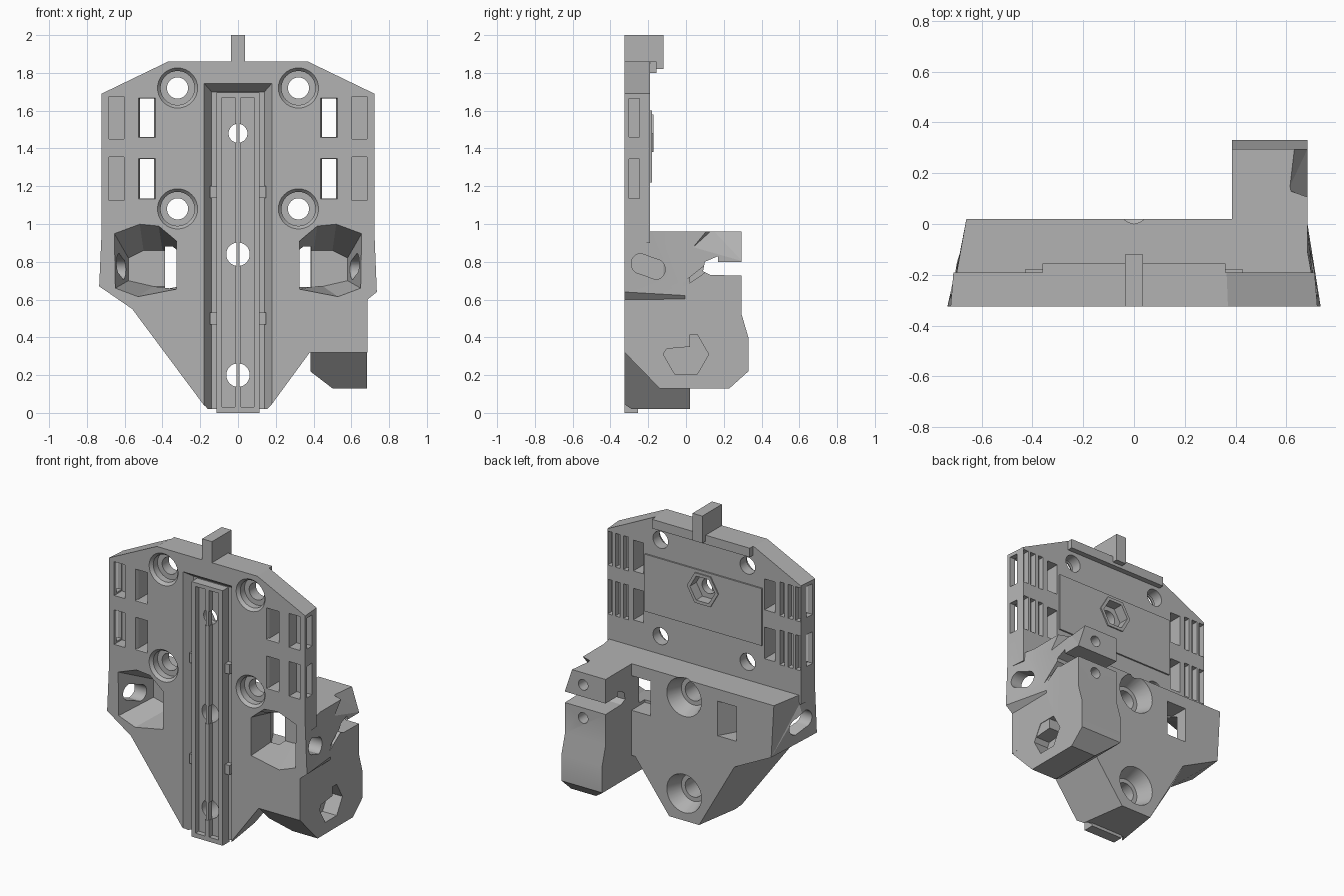
import bpy, bmesh
from math import cos, sin, pi

cube = bpy.data.objects.get("Cube")
if cube:
    bpy.data.objects.remove(cube, do_unlink=True)

grey = bpy.data.materials.new("plain_grey")
grey.use_nodes = True
grey.diffuse_color = (0.45, 0.45, 0.45, 1)
grey.node_tree.nodes["Principled BSDF"].inputs["Base Color"].default_value = (0.45, 0.45, 0.45, 1)

FRONT, BACK = -0.325, -0.19
helpers = []


def finish(name, bm):
    bmesh.ops.recalc_face_normals(bm, faces=bm.faces)
    mesh = bpy.data.meshes.new(name)
    bm.to_mesh(mesh)
    bm.free()
    mesh.materials.append(grey)
    ob = bpy.data.objects.new(name, mesh)
    bpy.context.scene.collection.objects.link(ob)
    return ob


def loft(name, rings):
    """Closed solid through rings with equal point counts."""
    bm = bmesh.new()
    rows = [[bm.verts.new(p) for p in ring] for ring in rings]
    for a, b in zip(rows, rows[1:]):
        for i in range(len(a)):
            j = (i + 1) % len(a)
            bm.faces.new((a[i], a[j], b[j], b[i]))
    bm.faces.new(rows[0])
    bm.faces.new(rows[-1])
    return finish(name, bm)


def along_y(name, pts, y0, y1, pts2=None, s=1):
    return loft(name, [[(s * x, y0, z) for x, z in pts],
                       [(s * x, y1, z) for x, z in (pts2 or pts)]])


def along_x(name, pts, x0, x1):
    return loft(name, [[(x, y, z) for y, z in pts] for x in (x0, x1)])


def rect(a0, a1, b0, b1):
    return [(a0, b0), (a1, b0), (a1, b1), (a0, b1)]


def ngon(a, b, r, n=32):
    return [(a + r * cos(2 * pi * i / n), b + r * sin(2 * pi * i / n)) for i in range(n)]


def combine(target, other, op='DIFFERENCE'):
    mod = target.modifiers.new(other.name, 'BOOLEAN')
    mod.operation, mod.object, mod.solver = op, other, 'EXACT'
    other.hide_render = True
    helpers.append(other)


def hole(target, x, z, r, y0, y1, r2=None, n=32):
    combine(target, along_y("hole_cutter", ngon(x, z, r, n), y0, y1, ngon(x, z, r2 or r, n)))


# Thick lower block, narrowing toward the back
low_front = [(-.735, .67), (-.722, .96), (.722, .96), (.735, .64), (.685, .6),
             (.685, .32), (.38, .32), (.16, .02), (-.165, .02), (-.56, .55)]
low_back = [(-.64, .61), (-.66, .96), (.66, .96), (.68, .62), (.68, .6),
            (.68, .35), (.36, .35), (.11, .02), (-.11, .02), (-.37, .475)]
body = along_y("bracket_body", low_front, FRONT, .02, low_back)

# Thin upper plate with sloped shoulders
plate = [(-.722, .9), (-.722, 1.69), (-.37, 1.86), (.37, 1.86), (.722, 1.69), (.722, .9)]
plate_back = [(x * .985, z) for x, z in plate]
combine(body, along_y("upper_plate", plate, FRONT, BACK, plate_back), 'UNION')
combine(body, along_y("back_panel", rect(-.43, .43, 1.22, 1.6), -.25, -.18), 'UNION')
combine(body, along_y("top_flange", rect(-.36, .36, 1.8, 1.86), -.25, -.155), 'UNION')
combine(body, along_y("top_tab", rect(-.036, .036, 1.82, 2), FRONT, -.12), 'UNION')

# Side clamp with two jaws
clamp = along_x("side_clamp", [(FRONT, .32), (-.14, .13), (.23, .13), (.33, .22), (.33, .4),
                               (.295, .52), (.295, .96), (FRONT, .96)], .385, .684)
combine(clamp, along_y("clamp_corner_cutter", [(.3, .283), (.5, .13), (.5, 0), (.3, 0)], -.5, .5))
combine(clamp, along_x("jaw_gap_cutter", [(.09, .75), (.13, .73), (.4, .725), (.4, .8), (.17, .8),
                                          (.17, .83), (.1, .8)], .3, .8))
combine(clamp, along_x("slit_cutter", [(-.09, .63), (-.05, .64), (.14, .77), (.11, .79)], .62, .8))
combine(clamp, along_x("hex_cutter", ngon(0, .31, .12, 6), .58, .8))
for z in (.88, .66):
    hole(clamp, .55, z, .035, .1, .4)
bm = bmesh.new()
for p in [(.69, .03, .87), (.61, .14, .97), (.63, .31, .97), (.69, .31, .79),
          (.8, .1, 1), (.8, .31, .85), (.8, .31, 1.1)]:
    bm.verts.new(p)
bmesh.ops.convex_hull(bm, input=bm.verts)
combine(clamp, finish("jaw_corner_cutter", bm))
combine(body, clamp, 'UNION')

# Features repeated on both sides
pocket_front = [(.325, .655), (.53, .615), (.65, .66), (.655, .95), (.52, 1), (.42, .99), (.325, .91)]
pocket_floor = [(.325, .67), (.45, .67), (.58, .7), (.58, .82), (.5, .86), (.4, .86), (.325, .85)]
capsule = [(-.2 + (.035 if cos(a) > 0 else -.035) + .055 * cos(a),
            .775 - (.015 if cos(a) > 0 else -.015) + .055 * sin(a))
           for a in [2 * pi * (i + .5) / 32 for i in range(32)]]
for s in (1, -1):
    combine(body, along_y("pocket_cutter", pocket_front, FRONT - .002, -.06, pocket_floor, s))
    combine(body, along_y("window_cutter", rect(.325, .387, .65, .88), -.12, .03,
                          rect(.24, .387, .65, .88), s))
    combine(body, along_x("side_slot_cutter", capsule, s * .56, s * .8))
    for z0, z1 in ((1.125, 1.355), (1.45, 1.675)):
        combine(body, along_y("inner_window_cutter", rect(.445, .52, z0 + .01, z1 - .01), -.4, 0, s=s))
        combine(body, along_y("inner_rim_cutter", rect(.428, .535, z0, z1), FRONT - .02, -.305,
                              rect(.445, .52, z0 + .015, z1 - .015), s))
        combine(body, along_y("outer_window_cutter", rect(.603, .683, z0, z1), -.4, -.245, s=s))
        combine(body, along_x("side_window_cutter", rect(-.302, -.246, z0 + .01, z1 - .01),
                              s * .64, s * .8))
        for x in (.575, .635, .69):
            combine(body, along_y("grille_cutter", rect(x - .018, x + .018, z0, z1), -.228, 0, s=s))
    for z in (1.08, 1.72):
        hole(body, s * .32, z, .108, FRONT - .002, -.305, .09)
        hole(body, s * .32, z, .09, -.31, -.26)
        hole(body, s * .32, z, .056, -.4, 0)

# Front channel with bevelled walls
combine(body, along_y("channel_cutter", rect(-.18, .18, -.1, 1.745), FRONT - .002, -.265,
                      rect(-.14, .14, -.1, 1.7)))

# Hexagonal nut seat and back countersinks
combine(body, along_y("nut_seat_rim", ngon(0, 1.48, .115, 6), -.25, -.172), 'UNION')
hole(body, 0, 1.48, .092, -.24, 0, n=6)
hole(body, 0, 1.48, .05, -.4, 0)
for z in (.2, .84):
    hole(body, 0, z, .09, -.08, .022, .128)
    hole(body, 0, z, .062, -.4, 0)

# Ribbed rail insert in the channel
rail = along_y("rail_insert", rect(-.115, .115, 0, 1.695), FRONT, -.255)
for s in (1, -1):
    combine(rail, along_y("rail_recess_cutter", rect(.016, .085, .03, 1.67), -.4, -.29, s=s))
    for z in (.5, 1.17):
        combine(rail, along_y("rail_clip", rect(.1, .148, z - .032, z + .032), -.3, -.26, s=s), 'UNION')
for z, r in ((.2, .062), (.84, .062), (1.48, .05)):
    hole(rail, 0, z, r, -.4, 0)
center_rib = along_y("center_rib", rect(-.009, .009, .02, 1.68), -.322, -.285)

# Bake the solids and drop the helpers
bpy.context.view_layer.update()
graph = bpy.context.evaluated_depsgraph_get()
for ob in (body, rail):
    baked = bpy.data.meshes.new_from_object(ob.evaluated_get(graph))
    baked.name = ob.name
    ob.modifiers.clear()
    ob.data = baked
    baked.materials.clear()
    baked.materials.append(grey)
    baked.polygons.foreach_set("material_index", [0] * len(baked.polygons))
for ob in helpers:
    bpy.data.objects.remove(ob, do_unlink=True)

for ob in (body, rail, center_rib):
    bpy.ops.object.select_all(action='DESELECT')
    ob.select_set(True)
    bpy.context.view_layer.objects.active = ob
    bpy.ops.object.shade_smooth_by_angle(angle=.3)
